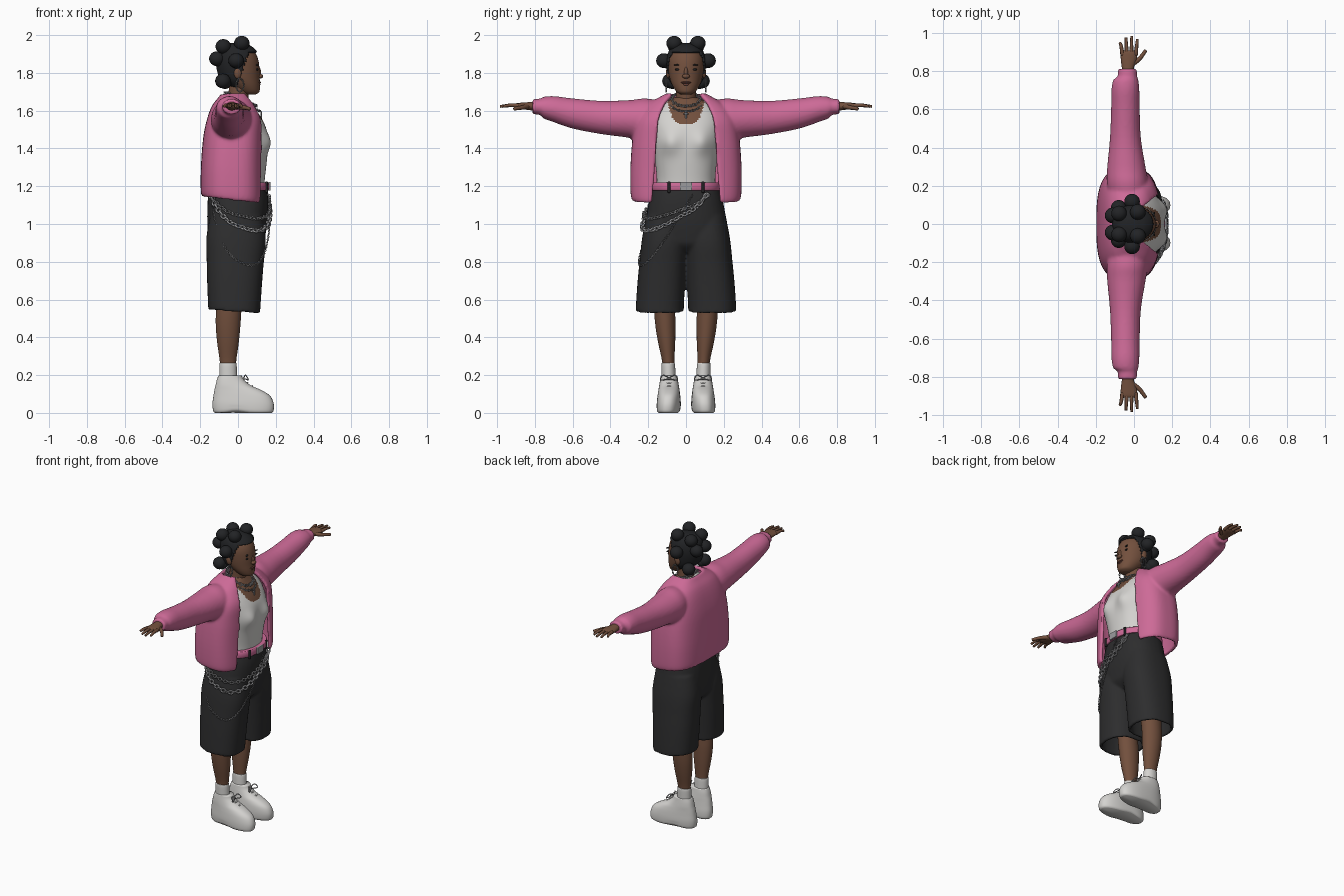
import bpy, bmesh, math
from mathutils import Vector, Matrix

cube = bpy.data.objects.get("Cube")
if cube:
    bpy.data.objects.remove(cube, do_unlink=True)


def material(name, *rgb):
    m = bpy.data.materials.new(name)
    m.use_nodes = True
    m.diffuse_color = (*rgb, 1)
    m.node_tree.nodes["Principled BSDF"].inputs["Base Color"].default_value = (*rgb, 1)
    return m


SKIN = material("brown skin", .17, .08, .047)
PINK = material("pink knit", .61, .145, .31)
WHITE = material("off white", .66, .65, .63)
BLACK = material("charcoal cloth", .026, .026, .027)
HAIR = material("black hair", .016, .017, .019)
METAL = material("silver metal", .33, .33, .34)
LIPS = material("dark lips", .13, .047, .036)


def finish(name, bm, *mats):
    bmesh.ops.recalc_face_normals(bm, faces=bm.faces)
    for f in bm.faces:
        f.smooth = True
    me = bpy.data.meshes.new(name)
    bm.to_mesh(me)
    bm.free()
    for m in mats:
        me.materials.append(m)
    ob = bpy.data.objects.new(name, me)
    bpy.context.collection.objects.link(ob)
    return ob


def spline(pts, sub):
    """Smooth resampling of a list of tuples."""
    out = []
    for i in range(len(pts) - 1):
        a, b, c, d = (pts[min(max(i + k, 0), len(pts) - 1)] for k in (-1, 0, 1, 2))
        for s in range(sub):
            t = s / sub
            out.append([q + .5 * t * (r - p + t * (2*p - 5*q + 4*r - w + t * (3*(q - r) + w - p)))
                        for p, q, r, w in zip(a, b, c, d)])
    return out + [list(pts[-1])]


def loft(name, rings, mats, axis="z", n=2, seg=36, sub=4, caps=True, warp=None, rule=None, drop=None):
    """Rings are (height, centre a, centre b, radius a, radius b[, front gap])."""
    bm = bmesh.new()
    rows = []
    for t, ca, cb, ra, rb, *gap in spline(rings, sub):
        start = math.asin(min(gap[0] / rb, .97) ** (n / 2)) if gap else 0
        row = []
        for k in range(seg + bool(gap)):
            th = start + (2 * math.pi - 2 * start) * k / seg
            c, s = math.cos(th), math.sin(th)
            u = ca + ra * math.copysign(abs(c) ** (2 / n), c)
            v = cb + rb * math.copysign(abs(s) ** (2 / n), s)
            p = Vector((u, v, t) if axis == "z" else (u, t, v))
            row.append(bm.verts.new(warp(p) if warp else p))
        rows.append(row)
    for lo, hi in zip(rows, rows[1:]):
        for k in range(len(lo) - (len(rings[0]) > 5)):
            j = (k + 1) % len(lo)
            bm.faces.new((lo[k], lo[j], hi[j], hi[k]))
    if caps:
        bm.faces.new(rows[0])
        bm.faces.new(rows[-1])
    for f in bm.faces:
        f.material_index = int(rule(f.calc_center_median())) if rule else 0
    if drop:
        gone = [f for f in bm.faces if drop(f.calc_center_median())]
        bmesh.ops.delete(bm, geom=gone, context="FACES")
    return finish(name, bm, *mats)


def modify(ob, kind, **settings):
    m = ob.modifiers.new(kind.title(), kind)
    for k, v in settings.items():
        setattr(m, k, v)
    return ob


def mirror(ob):
    return modify(ob, "MIRROR", use_axis=(False, True, False))


def fuse(name, parts, voxel, rounds):
    """Join overlapping parts into one softly blended skin."""
    bpy.ops.object.select_all(action="DESELECT")
    for p in parts:
        p.select_set(True)
    bpy.context.view_layer.objects.active = parts[0]
    bpy.ops.object.convert(target="MESH")
    bpy.ops.object.join()
    ob = bpy.context.view_layer.objects.active
    ob.name = name
    modify(ob, "REMESH", mode="VOXEL", voxel_size=voxel, use_smooth_shade=True)
    return modify(ob, "SMOOTH", iterations=rounds, factor=.5)


def ball(name, loc, size, mat, both=False, turn=0):
    bm = bmesh.new()
    m = Matrix.Translation(loc) @ Matrix.Rotation(turn, 4, "Z") @ Matrix.Diagonal((*size, 1))
    bmesh.ops.create_uvsphere(bm, u_segments=20, v_segments=12, radius=1, matrix=m)
    ob = finish(name, bm, mat)
    return mirror(ob) if both else ob


def block(name, loc, size, mat):
    bm = bmesh.new()
    bmesh.ops.create_cube(bm, size=1, matrix=Matrix.Translation(loc) @ Matrix.Diagonal((*size, 1)))
    ob = finish(name, bm, mat)
    ob.data.shade_flat()
    return modify(ob, "BEVEL", width=.004, segments=2)


def tube(name, pts, r, mat, tip=1.0):
    """Round rod along a smooth path, tapering to its tip."""
    bm = bmesh.new()
    path = [Vector(p) for p in spline(pts, 5)]
    rows = []
    for i, p in enumerate(path):
        d = path[min(i + 1, len(path) - 1)] - path[max(i - 1, 0)]
        q = d.to_track_quat("Z", "Y")
        w = r * (1 + (tip - 1) * i / (len(path) - 1))
        rows.append([bm.verts.new(p + q @ Vector((w * math.cos(k * math.pi / 4), w * math.sin(k * math.pi / 4), 0)))
                     for k in range(8)])
    for lo, hi in zip(rows, rows[1:]):
        for k in range(8):
            bm.faces.new((lo[k], lo[k - 7], hi[k - 7], hi[k]))
    bm.faces.new(rows[0])
    bm.faces.new(rows[-1])
    return mirror(finish(name, bm, mat))


def chain(name, path, size, wire):
    """Interlocking oval links along a path."""
    bm = bmesh.new()
    gap, flip = size * 1.5, 0
    last = None
    for p, nxt in zip(path, path[1:]):
        if last and (p - last).length < gap:
            continue
        last, flip = p, flip + 1
        q = (nxt - p).to_track_quat("X", "Z").to_matrix() @ Matrix.Rotation(math.pi / 4 + flip * math.pi / 2, 3, "X")
        grid = []
        for i in range(10):
            a = i * math.pi / 5
            for j in range(4):
                w = wire * math.cos(j * math.pi / 2)
                v = Vector(((size + w) * math.cos(a), (size * .7 + w) * math.sin(a), wire * math.sin(j * math.pi / 2)))
                grid.append(bm.verts.new(p + q @ v))
        for i in range(10):
            for j in range(4):
                e, k = (i + 1) % 10, (j + 1) % 4
                bm.faces.new((grid[i*4 + j], grid[e*4 + j], grid[e*4 + k], grid[i*4 + k]))
    return finish(name, bm, METAL)


# Torso with a scooped tank top
def bust(p):
    if p.x > 0:
        p.x += .025 * math.exp(-((abs(p.y) - .085) / .05) ** 2 - ((p.z - 1.43) / .06) ** 2)
    return p


loft("tank_top", [(1.16, 0, 0, .135, .16), (1.24, .005, 0, .137, .155), (1.34, .015, 0, .138, .165),
                  (1.43, .02, 0, .138, .18), (1.5, .015, 0, .135, .185), (1.55, .005, 0, .125, .185),
                  (1.6, -.01, 0, .108, .17), (1.64, -.01, 0, .08, .12), (1.67, -.005, 0, .055, .06)],
     [WHITE, SKIN], seg=112, sub=9, n=2.2, warp=bust,
     rule=lambda c: c.x > 0 and c.z > 1.53 + .13 * (c.y / .1) ** 4)
loft("neck", [(1.6, -.01, 0, .06, .06), (1.68, .002, 0, .054, .054), (1.76, .01, 0, .055, .055)], [SKIN])

# Open cardigan with sleeves
body = loft("cardigan_body", [(1.13, -.03, 0, .15, .272, .18), (1.16, -.03, 0, .156, .282, .178),
                              (1.3, -.03, 0, .155, .283, .165), (1.45, -.024, 0, .15, .272, .155),
                              (1.55, -.016, 0, .138, .25, .145), (1.62, -.02, 0, .108, .2, .12),
                              (1.662, -.018, 0, .078, .135, .092), (1.685, -.017, 0, .062, .09, .07)],
            [PINK], n=3, seg=60, caps=False,
            warp=lambda p: p - Vector((0, 0, (p.x + .03) * .12 * max(0, (1.4 - p.z) / .27))))
modify(body, "SOLIDIFY", thickness=.022, offset=0)
sleeve = mirror(loft("sleeve", [(.15, -.03, 1.555, .1, .1), (.22, -.035, 1.55, .108, .115),
                                (.3, -.04, 1.556, .1, .1), (.45, -.045, 1.564, .081, .088),
                                (.6, -.045, 1.585, .075, .08), (.7, -.045, 1.608, .073, .069),
                                (.755, -.043, 1.616, .066, .057), (.77, -.035, 1.62, .052, .044),
                                (.812, -.034, 1.622, .05, .04)], [PINK], axis="y"))
fuse("cardigan", [body, sleeve], .009, 4)

# Wide knee-length shorts
pelvis = loft("pelvis", [(.85, -.01, 0, .1, .15), (.89, -.009, 0, .14, .205), (.94, -.007, 0, .152, .219),
                         (1.02, -.003, 0, .16, .213), (1.12, 0, 0, .161, .196), (1.19, 0, 0, .151, .178)],
              [BLACK], n=2.4)
leg = loft("shorts_leg", [(1.05, -.005, .1, .13, .1), (.92, -.01, .112, .148, .112), (.8, -.015, .122, .142, .115),
                          (.7, -.018, .13, .137, .117), (.57, -.02, .138, .13, .118), (.535, -.02, .138, .128, .118)],
           [BLACK], n=2.4, caps=False, warp=lambda p: p - Vector((0, 0, p.x * .07)))
modify(leg, "SOLIDIFY", thickness=.018, offset=0)
fuse("shorts", [pelvis, mirror(leg)], .009, 4)

# Belt, loops and buckle
loft("belt", [(1.178, .004, 0, .155, .181), (1.182, .004, 0, .16, .186), (1.216, .004, 0, .16, .184),
              (1.22, .004, 0, .155, .178)], [PINK], n=2.3, seg=56, sub=2)
block("buckle", (.167, 0, 1.2), (.012, .064, .046), METAL)
for y in (-.09, .09):
    block("belt_loop", (.151, y, 1.195), (.014, .014, .06), BLACK)

# Bare legs, socks and chunky shoes
mirror(loft("leg", [(.95, -.02, .1, .08, .08), (.6, -.045, .113, .068, .058), (.48, -.052, .11, .066, .054),
                    (.38, -.053, .103, .058, .046), (.27, -.053, .094, .043, .032), (.2, -.053, .092, .04, .032)],
            [SKIN]))
mirror(loft("sock", [(.12, -.05, .091, .05, .038), (.19, -.052, .092, .047, .037), (.255, -.053, .094, .046, .036),
                     (.265, -.053, .094, .042, .032)], [WHITE]))


def footbed(p):
    if p.z < .03:
        p.z += .01 * math.exp(-((p.x + .01) / .05) ** 2)
    p.y += .06 * p.x * max(0, 1 - p.z / .15)
    return p


mirror(loft("shoe", [(0, .028, .09, .15, .053), (.012, .028, .09, .16, .061), (.05, .027, .09, .162, .063),
                     (.09, .02, .09, .15, .06), (.12, 0, .09, .125, .056), (.145, -.025, .09, .094, .052),
                     (.175, -.04, .09, .072, .047), (.198, -.042, .09, .062, .043)],
            [WHITE], n=2.4, seg=40, warp=footbed))
for x, z in ((.075, .142), (.05, .16), (.032, .18)):
    tube("lace", [(x - .03, .052, z - .012), (x, .09, z), (x - .03, .128, z - .012)], .005, WHITE)
for e in (-1, 1):
    tube("lace_bow", [(.03, .09, .185), (.04, .09 + e * .03, .2), (.055, .09 + e * .045, .175), (.04, .09, .18)],
         .003, METAL)

# Hands
mirror(loft("palm", [(.78, -.032, 1.624, .03, .024), (.82, -.032, 1.624, .032, .022), (.86, -.028, 1.625, .041, .018),
                     (.895, -.026, 1.626, .044, .014), (.908, -.026, 1.626, .038, .009)], [SKIN], axis="y", seg=20))
for x, tipx, tipy in ((-.06, -.074, .95), (-.037, -.042, .976), (-.014, -.012, .984), (.009, .018, .968)):
    tube("finger", [(x, .885, 1.626), ((x + tipx) / 2, .93, 1.629), (tipx, tipy, 1.622)], .0115, SKIN, .6)
tube("thumb", [(-.015, .835, 1.622), (.028, .865, 1.617), (.062, .91, 1.61)], .0145, SKIN, .6)

# Head and face
SKULL = [(1.685, .066, 0, .025, .025), (1.698, .06, 0, .052, .048), (1.73, .04, 0, .076, .07),
         (1.77, .015, 0, .1, .086), (1.82, .005, 0, .109, .094), (1.87, 0, 0, .107, .095),
         (1.91, -.005, 0, .094, .083), (1.94, -.01, 0, .064, .058), (1.953, -.01, 0, .02, .02)]
loft("head", SKULL, [SKIN], sub=5)
ball("nose_bridge", (.109, 0, 1.8), (.013, .011, .032), SKIN)
ball("nose", (.118, 0, 1.782), (.015, .02, .012), SKIN)
ball("upper_lip", (.108, 0, 1.749), (.014, .027, .007), LIPS)
ball("lower_lip", (.104, 0, 1.738), (.015, .023, .008), LIPS)
ball("chin", (.092, 0, 1.708), (.022, .028, .018), SKIN)
ball("eye", (.1, .043, 1.818), (.006, .018, .006), HAIR, True, -.4)
ball("eyebrow", (.099, .043, 1.842), (.006, .023, .004), HAIR, True, -.4)
ball("ear", (-.002, .094, 1.8), (.02, .012, .03), SKIN, True)

# Hair cap and knotted buns
cap = loft("hair_cap", [(z + (.006 if z > 1.9 else 0), cx, cy, rx + .009, ry + .008) for z, cx, cy, rx, ry in SKULL],
           [HAIR], seg=64, sub=8,
           drop=lambda c: c.z < 1.725 or (c.z < 1.91 and c.x > .06 - (1.91 - c.z) * .4))
modify(cap, "SOLIDIFY", thickness=.01, offset=-1)
for x, y, z in ((.02, .063, 1.957), (-.01, .117, 1.865), (-.078, .055, 1.94),
                (-.112, .045, 1.875), (-.08, .085, 1.757)):
    ball("hair_bun", (x, y, z), (.041, .041, .039), HAIR, True)
    ball("bun_root", (x * .85, y * .85, z - .012), (.032, .032, .03), HAIR, True)

# Earrings and necklaces
ring = [Vector((.01 + .02 * math.sin(a / 30), .104, 1.735 + .034 * math.cos(a / 30))) for a in range(190)]
mirror(chain("earring", ring, .006, .0022))


def necklace(name, cx, rx, ry, z, drop, size):
    pts = [Vector((cx + rx * math.cos(a / 60), ry * math.sin(a / 60), z - drop * math.cos(a / 60)))
           for a in range(378)]
    return chain(name, pts, size, size * .32)


necklace("short_necklace", .018, .078, .075, 1.66, .035, .011)
necklace("long_necklace", .022, .093, .088, 1.647, .05, .008)
block("pendant_bar", (.122, 0, 1.578), (.008, .009, .044), METAL)
block("pendant_arm", (.122, 0, 1.583), (.008, .026, .009), METAL)


# Hip chains draped over the right side
def hip_chain(name, start, end, sag, size, wire):
    pts = []
    for i in range(601):
        u = i / 600
        z = 1.15 - 4 * sag * u * (1 - u)
        c, s = math.cos(start + (end - start) * u), math.sin(start + (end - start) * u)
        out = .216 + (1.02 - z) * (.15 if z > 1.02 else .1) * (1 if z < 1.02 else .95)
        pts.append(Vector((.17 * math.copysign(abs(c) ** .83, c), (out + .012) * math.copysign(abs(s) ** .83, s), z)))
    return chain(name, pts, size, wire)


hip_chain("upper_hip_chain", .5, -2.5, .12, .013, .0045)
hip_chain("heavy_hip_chain", .45, -2.5, .185, .016, .006)
hip_chain("fine_hip_chain", .1, -2.55, .37, .007, .002)
